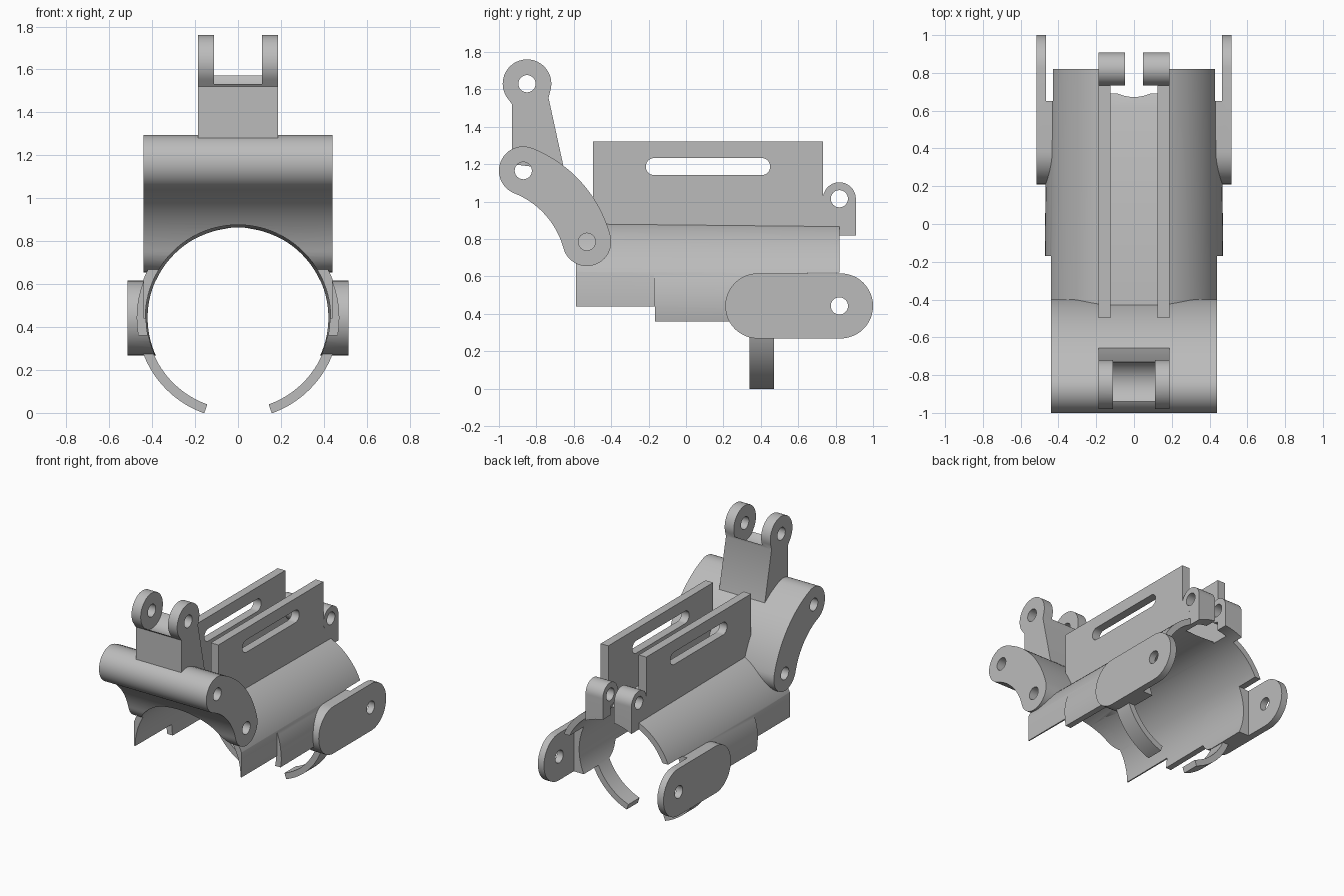
import bpy, bmesh
from math import sin, cos, pi, radians, atan2, hypot
from mathutils import Matrix

cube = bpy.data.objects.get("Cube")
if cube:
    bpy.data.objects.remove(cube, do_unlink=True)

grey = bpy.data.materials.new("plain grey")
grey.use_nodes = True
GREY = (0.5, 0.5, 0.5, 1)
grey.diffuse_color = GREY
grey.node_tree.nodes["Principled BSDF"].inputs["Base Color"].default_value = GREY

CZ = 0.443      # height of the tube axis
HOLE = 0.046    # pin hole radius


def finish(name, bm):
    bmesh.ops.recalc_face_normals(bm, faces=bm.faces)
    mesh = bpy.data.meshes.new(name)
    bm.to_mesh(mesh)
    bm.free()
    mesh.materials.append(grey)
    ob = bpy.data.objects.new(name, mesh)
    bpy.context.collection.objects.link(ob)
    return ob


def prism(name, pts, lo, hi, axis="x"):
    """Extrude a (y, z) outline along x, or an (x, z) outline along y."""
    bm = bmesh.new()
    place = (lambda a, b, t: (t, a, b)) if axis == "x" else (lambda a, b, t: (a, t, b))
    ends = [[bm.verts.new(place(a, b, t)) for a, b in pts] for t in (lo, hi)]
    for ring in ends:
        bm.faces.new(ring)
    n = len(pts)
    for i in range(n):
        j = (i + 1) % n
        bm.faces.new((ends[0][i], ends[0][j], ends[1][j], ends[1][i]))
    return finish(name, bm)


def box(x0, x1, y0, y1, z0, z1):
    return prism("cutter", [(y0, z0), (y1, z0), (y1, z1), (y0, z1)], x0, x1)


def arc(c, r, a0, a1, n=24):
    angles = [radians(a0 + (a1 - a0) * i / n) for i in range(n + 1)]
    return [(c[0] + r * cos(a), c[1] + r * sin(a)) for a in angles]


def pin_hole(c, r=HOLE, x0=-1, x1=1):
    return prism("cutter", arc(c, r, 0, 360, 32)[:-1], x0, x1)


def stadium(y0, y1, z, r):
    return arc((y1 - r, z), r, -90, 90) + arc((y0 + r, z), r, 90, 270)


def tube(name, r_front, r_back, y0, y1):
    """Slightly tapered cylinder; radii are given at y = -0.6 and y = 0.9."""
    radius = lambda y: r_front + (r_back - r_front) * (y + 0.6) / 1.5
    bm = bmesh.new()
    bmesh.ops.create_cone(bm, cap_ends=True, segments=96, radius1=radius(y0),
                          radius2=radius(y1), depth=y1 - y0,
                          matrix=Matrix.Translation((0, (y0 + y1) / 2, CZ))
                          @ Matrix.Rotation(-pi / 2, 4, "X"))
    return finish(name, bm)


def bore():
    return tube("cutter", 0.432, 0.419, -1.3, 1.3)


def cut(ob, *cutters):
    for c in cutters:
        mod = ob.modifiers.new("cut", "BOOLEAN")
        mod.operation, mod.solver, mod.object = "DIFFERENCE", "EXACT", c
        deps = bpy.context.evaluated_depsgraph_get()
        mesh = bpy.data.meshes.new_from_object(ob.evaluated_get(deps))
        ob.modifiers.clear()
        ob.data = mesh
        bpy.data.objects.remove(c, do_unlink=True)
    ob.data.name = ob.name
    parts.append(ob)
    return ob


parts = []

# Tapered half-tube shell with stepped lower edges and a flat channel on top
shell = tube("shell", 0.476, 0.462, -0.587, 0.82)
cut(shell, bore(),
    box(-1, 1, -1, 1, -0.5, 0.36),
    box(-1, 1, -1, -0.165, -0.5, 0.44),
    box(0.44, 1, -1, -0.17, -0.5, 1.5),
    box(-1, -0.44, -1, -0.17, -0.5, 1.5),
    box(-1, 1, 0.65, 1, -0.5, 0.62),
    box(-0.125, 0.125, -1, 1, 0.89, 1.5),
    prism("cutter", [(0.6, 0.9), (0.69, 0.855), (0.69, 0.7), (1, 0.7), (1, 1.2), (0.6, 1.2)],
          -0.125, 0.125))

# Curved front arm swept between two pivots
top, low = (-0.87, 1.165), (-0.53, 0.785)
bend = (-1.08, 0.635)
R, W = hypot(low[0] - bend[0], low[1] - bend[1]), 0.13
a_top, a_low = [atan2(p[1] - bend[1], p[0] - bend[0]) * 180 / pi for p in (top, low)]
outline = (arc(bend, R + W, a_low, a_top) + arc(top, W, a_top, a_top + 180)[1:]
           + arc(bend, R - W, a_top, a_low)[1:] + arc(low, W, a_low - 180, a_low)[1:-1])
arm = prism("front_arm", outline, -0.44, 0.44)
cut(arm, bore(), pin_hole(top), pin_hole(low))

# Fork tower standing on the arm
fork = (-0.85, 1.63)
tower = prism("fork_tower", [(-0.65, 1.165), (-0.735, 1.555)] + arc(fork, W, -15, 218, 36)
              + [(-0.93, 1.52), (-0.93, 1.2)], -0.187, 0.187)
cut(tower, pin_hole(fork), pin_hole(fork, 0.133, -0.112, 0.112),
    box(-0.112, 0.112, -1.1, -0.7, 1.6, 1.9))

hinge = (0.82, 1.015)
for s, side in ((1, "left"), (-1, "right")):
    span = lambda a, b: sorted((s * a, s * b))

    # Slotted rail plate
    rail = prism(side + "_rail", [(-0.497, 0.8), (0.82, 0.8), hinge, (0.732, 1.015),
                                  (0.732, 1.32), (-0.497, 1.32)], *span(0.125, 0.187))
    cut(rail, bore(), pin_hole(hinge),
        prism("cutter", stadium(-0.215, 0.45, 1.187, 0.046), -1, 1))

    # Rear hinge lug
    lug = prism(side + "_hinge_lug", arc(hinge, 0.088, 0, 270, 36)
                + [(0.82, 0.7), (0.908, 0.7)], *span(0.047, 0.188))
    cut(lug, bore(), pin_hole(hinge))

    # Side ear, hollowed behind the shell
    ear = prism(side + "_ear", stadium(0.21, 1.0, 0.442, 0.174), *span(0.35, 0.515))
    x0, x1 = span(0.2, 0.465)
    cut(ear, bore(), box(x0, x1, 0.65, 1.2, 0, 1), pin_hole((0.82, 0.442)))

    # Lower clamp finger
    finger = prism(side + "_clamp_finger", arc((0, CZ), 0.472, -70.5, -10)
                   + arc((0, CZ), 0.428, -10, -70.5), 0.34, 0.47, "y")
    finger.data.transform(Matrix.Scale(s, 4, (1, 0, 0)))
    if s < 0:
        finger.data.flip_normals()
    parts.append(finger)

# Smooth curved faces, keep hard edges
bpy.ops.object.select_all(action="DESELECT")
for ob in parts:
    ob.select_set(True)
bpy.context.view_layer.objects.active = shell
bpy.ops.object.shade_smooth_by_angle(angle=radians(30))
